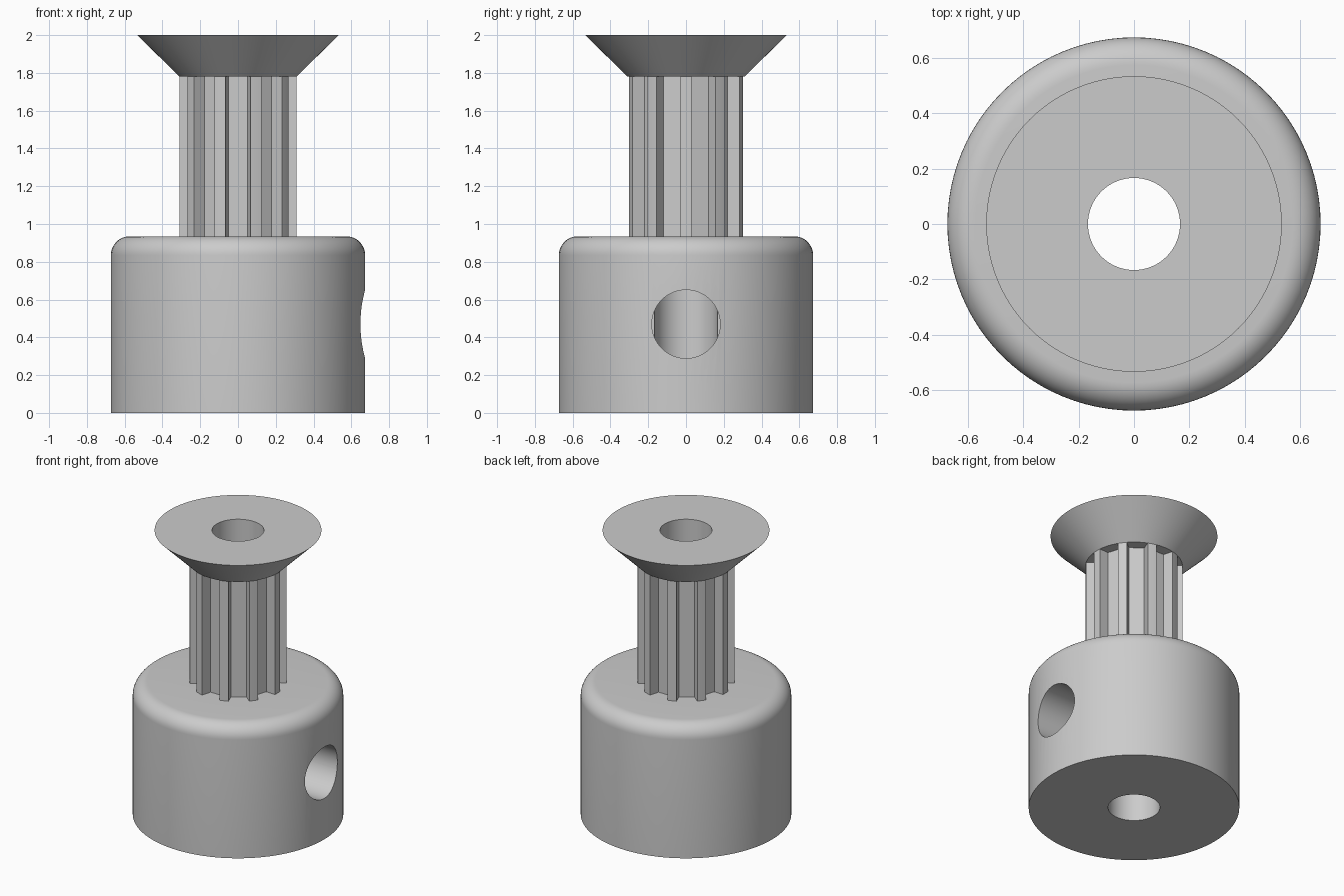
import bpy
import bmesh
from math import sin, cos, pi, radians
from mathutils import Matrix, Vector

cube = bpy.data.objects.get("Cube")
if cube:
    bpy.data.objects.remove(cube)

# Main dimensions
BORE = 0.166
HUB_R, HUB_TOP, FILLET = 0.673, 0.935, 0.1
SHAFT_R, SHAFT_TOP = 0.31, 1.78
FLANGE_R, TOP = 0.533, 2.0
TEETH = 10
SEGMENTS = 96

grey = bpy.data.materials.new("grey metal")
grey.use_nodes = True
colour = (0.6, 0.6, 0.6, 1)
grey.diffuse_color = colour
grey.node_tree.nodes["Principled BSDF"].inputs["Base Color"].default_value = colour


def finish(name, bm):
    """Turn a bmesh into a named grey object."""
    mesh = bpy.data.meshes.new(name)
    bm.to_mesh(mesh)
    bm.free()
    mesh.materials.append(grey)
    obj = bpy.data.objects.new(name, mesh)
    bpy.context.collection.objects.link(obj)
    return obj


def activate(obj):
    bpy.ops.object.select_all(action="DESELECT")
    obj.select_set(True)
    bpy.context.view_layer.objects.active = obj


def smooth(obj):
    activate(obj)
    bpy.ops.object.shade_smooth_by_angle(angle=radians(25))


def lathe(name, profile):
    """Revolve a closed (radius, z) profile around the z axis."""
    bm = bmesh.new()
    rings = []
    for i in range(SEGMENTS):
        a = 2 * pi * i / SEGMENTS
        rings.append([bm.verts.new((r * cos(a), r * sin(a), z)) for r, z in profile])
    n = len(profile)
    for i in range(SEGMENTS):
        here, after = rings[i], rings[(i + 1) % SEGMENTS]
        for j in range(n):
            k = (j + 1) % n
            bm.faces.new((here[j], after[j], after[k], here[k]))
    bmesh.ops.recalc_face_normals(bm, faces=bm.faces)
    return finish(name, bm)


def wall(bm, outline, z0, z1, inward=False):
    """Upright wall following a closed counter-clockwise outline."""
    low = [bm.verts.new((x, y, z0)) for x, y in outline]
    high = [bm.verts.new((x, y, z1)) for x, y in outline]
    for i in range(len(outline)):
        j = (i + 1) % len(outline)
        face = bm.faces.new((low[i], low[j], high[j], high[i]))
        if inward:
            face.normal_flip()


# Hub with rounded upper rim
profile = [(BORE, 0), (HUB_R, 0)]
for i in range(11):
    a = pi / 2 * i / 10
    profile.append((HUB_R - FILLET + FILLET * cos(a), HUB_TOP - FILLET + FILLET * sin(a)))
profile.append((BORE, HUB_TOP))
hub = lathe("hub", profile)

# Set screw hole from the left side into the bore
bm = bmesh.new()
turn = Matrix.Translation((0.5, 0, 0.47)) @ Matrix.Rotation(pi / 2, 4, "Y")
bmesh.ops.create_cone(bm, cap_ends=True, segments=64, radius1=0.181, radius2=0.181,
                      depth=1, matrix=turn)
cutter = finish("screw_hole_cutter", bm)
cutter.hide_render = True
cut = hub.modifiers.new("screw hole", "BOOLEAN")
cut.operation = "DIFFERENCE"
cut.solver = "EXACT"
cut.object = cutter
activate(hub)
bpy.ops.object.modifier_apply(modifier=cut.name)
bpy.data.objects.remove(cutter)
smooth(hub)

# Toothed shaft: narrow lands with tapered grooves between them
outline = []
land = radians(5.5)
for i in range(TEETH):
    a = 2 * pi * i / TEETH
    for b in (a - land, a, a + land):
        outline.append((SHAFT_R * cos(b), SHAFT_R * sin(b)))
    mid = a + pi / TEETH
    out, side = Vector((cos(mid), sin(mid))), Vector((-sin(mid), cos(mid)))
    for s in (-0.049, 0.049):
        outline.append(tuple(out * 0.236 + side * s))
bore = [(BORE * cos(2 * pi * i / SEGMENTS), BORE * sin(2 * pi * i / SEGMENTS))
        for i in range(SEGMENTS)]
bm = bmesh.new()
wall(bm, outline, HUB_TOP, SHAFT_TOP)
wall(bm, bore, HUB_TOP, SHAFT_TOP, inward=True)
smooth(finish("toothed_shaft", bm))

# Conical flange on top
smooth(lathe("flange", [(BORE, SHAFT_TOP), (SHAFT_R, SHAFT_TOP), (FLANGE_R, TOP), (BORE, TOP)]))
